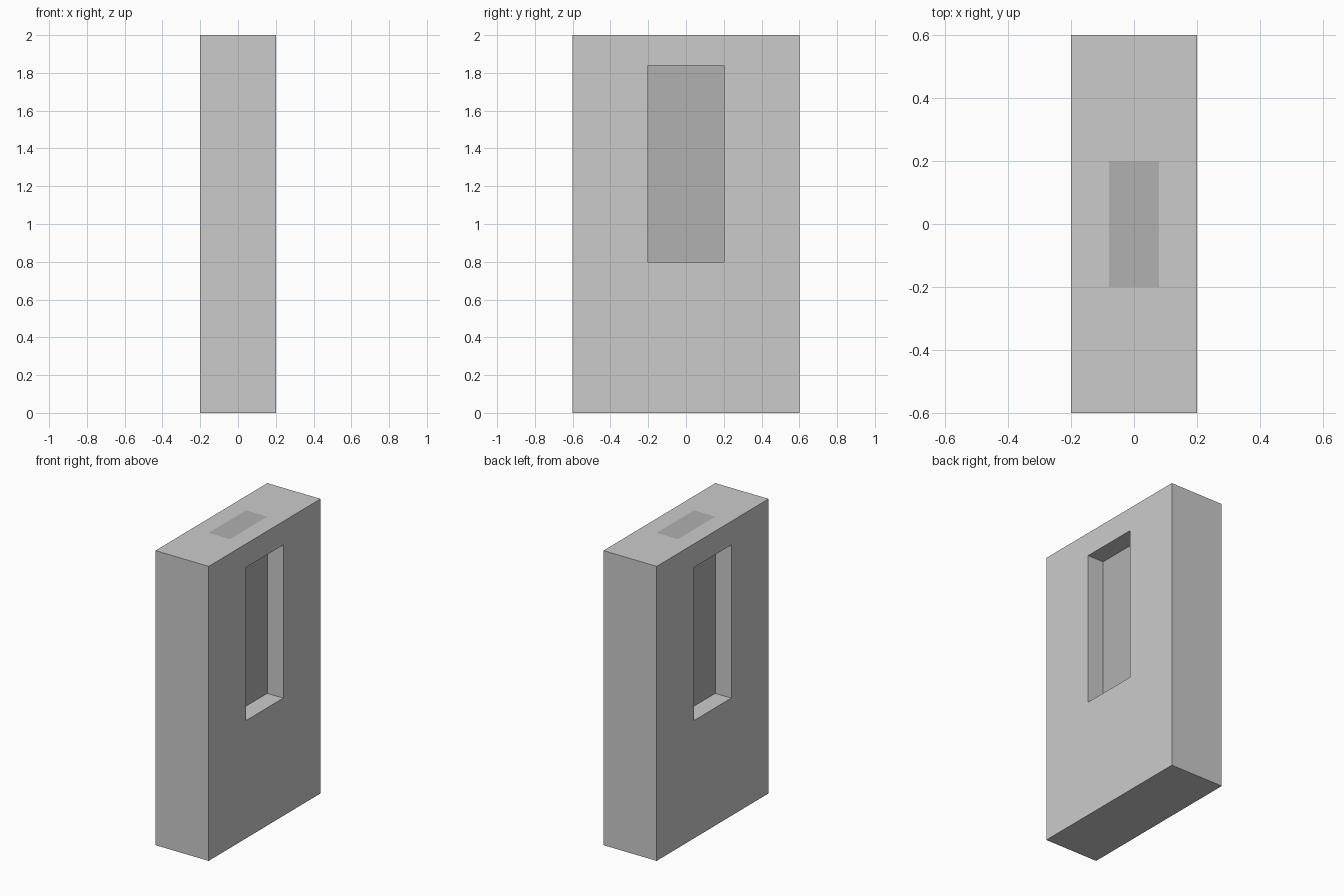
import bpy
import bmesh
from mathutils import Matrix, Vector

if "Cube" in bpy.data.objects:
    bpy.data.objects.remove(bpy.data.objects["Cube"])

HX, HY, H = 0.2, 0.6, 2.0           # half depth, half width, height of the slab
CX, WY = 0.08, 0.2                  # half depth of the core, half width of the opening
SILL, HEAD = 0.8, 1.84              # bottom and top of the opening


def box(name, lo, hi):
    lo, hi = Vector(lo), Vector(hi)
    bm = bmesh.new()
    size = Matrix.Diagonal((*(hi - lo), 1.0))
    bmesh.ops.create_cube(bm, size=1, matrix=Matrix.Translation((lo + hi) / 2) @ size)
    mesh = bpy.data.meshes.new(name)
    bm.to_mesh(mesh)
    bm.free()
    obj = bpy.data.objects.new(name, mesh)
    bpy.context.collection.objects.link(obj)
    return obj


# Solid lower block
box("base_block", (-HX, -HY, 0), (HX, HY, SILL))

# Posts either side of the opening
box("front_post", (-HX, -HY, SILL), (HX, -WY, H))
box("back_post", (-HX, WY, SILL), (HX, HY, H))

# Lintels over the recess on each face, leaving the core top exposed
box("left_lintel", (-HX, -WY, HEAD), (-CX, WY, H))
box("right_lintel", (CX, -WY, HEAD), (HX, WY, H))

# Dark panel set back inside the opening and flush with the top
dark = bpy.data.materials.new("dark_grey")
dark.diffuse_color = (0.44, 0.44, 0.44, 1)
dark.use_nodes = True
dark.node_tree.nodes["Principled BSDF"].inputs["Base Color"].default_value = dark.diffuse_color
panel = box("inset_panel", (-CX, -WY, SILL), (CX, WY, H))
panel.data.materials.append(dark)
